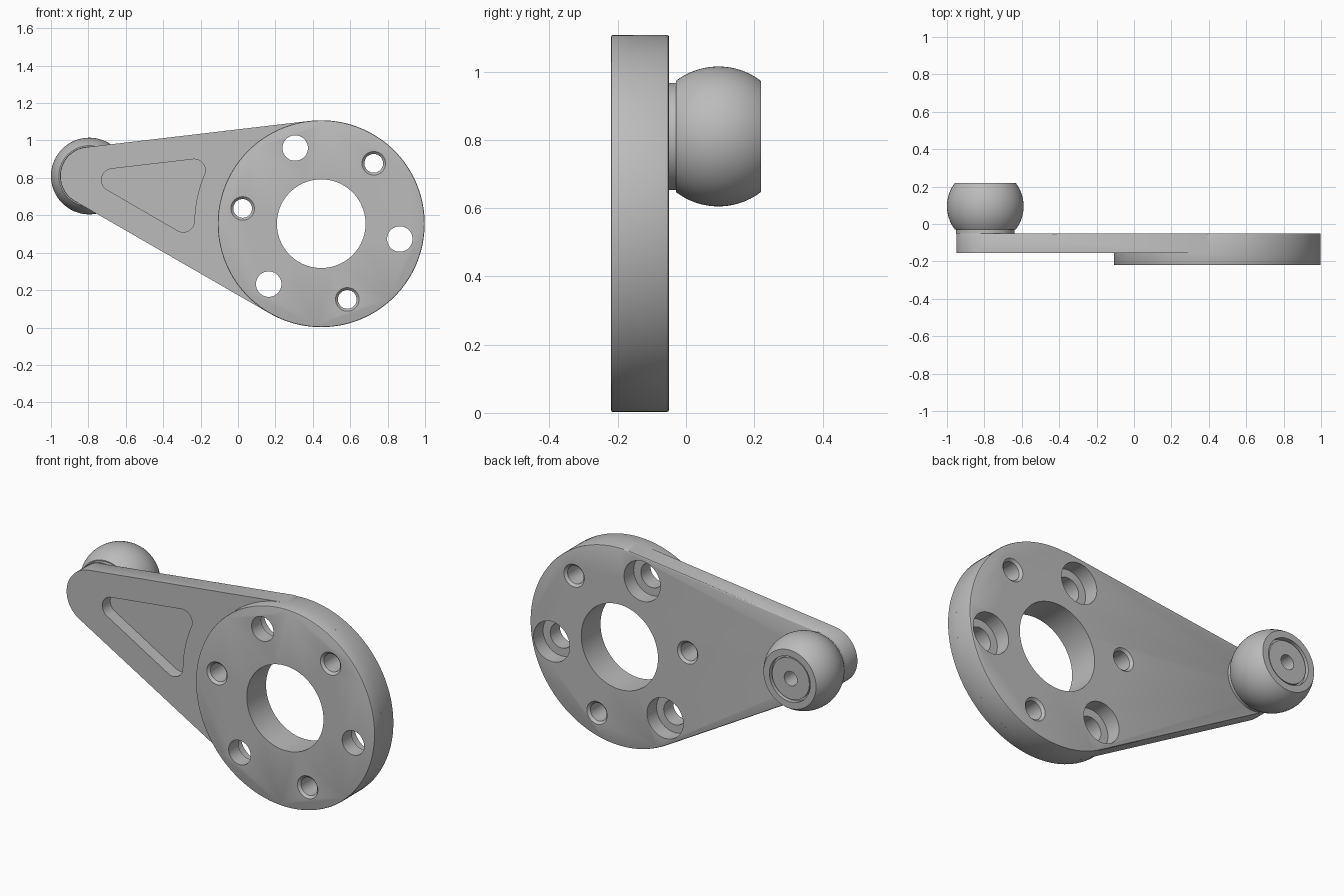
import bpy, bmesh
from math import cos, sin, radians, degrees, acos, atan2, hypot, sqrt

if "Cube" in bpy.data.objects:
    bpy.data.objects.remove(bpy.data.objects["Cube"])

metal = bpy.data.materials.new("satin_grey_metal")
metal.use_nodes = True
grey = (0.5, 0.5, 0.5, 1)
metal.diffuse_color = grey
metal.node_tree.nodes["Principled BSDF"].inputs["Base Color"].default_value = grey

HUB, HUB_R = (0.445, 0.555), 0.553
TIP, TIP_R = (-0.795, 0.81), 0.155
FRONT, STEP, BACK = -0.22, -0.155, -0.05


def arc(centre, r, a0, a1, n):
    """Points on an arc in the x-z plane, angles in degrees."""
    angles = [radians(a0 + (a1 - a0) * i / n) for i in range(n + 1)]
    return [(centre[0] + r * cos(a), centre[1] + r * sin(a)) for a in angles]


def finish(bm, name):
    bmesh.ops.recalc_face_normals(bm, faces=bm.faces)
    mesh = bpy.data.meshes.new(name)
    bm.to_mesh(mesh)
    bm.free()
    mesh.materials.append(metal)
    ob = bpy.data.objects.new(name, mesh)
    bpy.context.collection.objects.link(ob)
    return ob


def prism(bm, outline, y0, y1, bevel_y=None):
    """Extrude an x-z outline along y and soften the rim lying at bevel_y."""
    cap = bm.faces.new([bm.verts.new((x, y0, z)) for x, z in outline])
    out = bmesh.ops.extrude_face_region(bm, geom=[cap], use_keep_orig=True)
    for v in out["geom"]:
        if isinstance(v, bmesh.types.BMVert):
            v.co.y = y1
    if bevel_y is not None:
        rim = [e for e in bm.edges if all(abs(v.co.y - bevel_y) < 1e-5 for v in e.verts)]
        bmesh.ops.bevel(bm, geom=rim, offset=0.007, segments=2, profile=0.5, affect='EDGES')


def lathe(bm, centre, profile, n=48):
    """Revolve (radius, y) points about a y axis through centre; closes the ends."""
    rings = []
    for r, y in profile:
        rings.append([bm.verts.new((x, y, z)) for x, z in arc(centre, r, 0, 360, n)[:-1]])
    for a, b in zip(rings, rings[1:]):
        for i in range(n):
            j = (i + 1) % n
            bm.faces.new((a[i], a[j], b[j], b[i]))
    bm.faces.new(rings[0])
    bm.faces.new(rings[-1])


# Tapered arm wrapped around the tip circle and the hub circle
dx, dz = HUB[0] - TIP[0], HUB[1] - TIP[1]
lean = degrees(atan2(dz, dx))
spread = degrees(acos((TIP_R - HUB_R) / hypot(dx, dz)))
top, low = lean + spread, lean - spread
bm = bmesh.new()
prism(bm, arc(HUB, HUB_R, low, top, 80) + arc(TIP, TIP_R, top, low + 360, 32),
      STEP, BACK, BACK)
arm = finish(bm, "crank_arm")

# Raised round hub on the front
bm = bmesh.new()
prism(bm, arc(HUB, HUB_R, 0, 360, 128)[:-1], FRONT, STEP, FRONT)
hub = finish(bm, "hub_disc")

# Cutters: central bore, two sets of three bolt holes, pocket in the arm
bm = bmesh.new()
lathe(bm, HUB, [(0.237, -0.4), (0.237, 0.1)], 96)
for k in range(3):
    bored = arc(HUB, 0.428, 109 + 120 * k, 360, 1)[0]
    lathe(bm, bored, [(0.068, -0.4), (0.068, -0.135), (0.112, -0.135), (0.112, 0.1)])
    tapped = arc(HUB, 0.428, 49 + 120 * k, 360, 1)[0]
    lathe(bm, tapped, [(0.063, -0.4), (0.063, FRONT), (0.05, FRONT + 0.013),
                       (0.05, BACK - 0.013), (0.063, BACK), (0.063, 0.1)])
r = 0.06
prism(bm, arc((-0.67, 0.789), r, low + 360, top, 16)
      + arc((-0.235, 0.84), r, top, -22.7, 16)
      + arc(HUB, 0.678, 157.3, 178.8, 16)[1:-1]
      + arc((-0.293, 0.57), r, -1.2, low, 16), -0.4, STEP + 0.07)
cutter = finish(bm, "hole_cutter")
cutter.hide_render = True

for ob in (arm, hub):
    mod = ob.modifiers.new("holes", 'BOOLEAN')
    mod.operation = 'DIFFERENCE'
    mod.solver = 'EXACT'
    mod.object = cutter
    bpy.context.view_layer.objects.active = ob
    bpy.ops.object.modifier_apply(modifier=mod.name)
bpy.data.objects.remove(cutter)

# Truncated ball on a short neck, with a ringed end face and a centre hole
BALL_Y, BALL_R, END = 0.095, 0.205, 0.22
profile = [(0.157, BACK), (0.157, -0.03)]
for i in range(25):
    y = -0.03 + (END + 0.03) * i / 24
    profile.append((sqrt(BALL_R ** 2 - (y - BALL_Y) ** 2), y))
profile += [(0.126, END), (0.126, END - 0.025), (0.115, END - 0.025), (0.115, END - 0.008),
            (0.04, END - 0.008), (0.04, END - 0.12)]
bm = bmesh.new()
lathe(bm, TIP, profile, 72)
ball = finish(bm, "ball_stud")

# Smooth shading with crisp edges
bpy.ops.object.select_all(action='DESELECT')
for ob in (arm, hub, ball):
    ob.select_set(True)
bpy.context.view_layer.objects.active = arm
bpy.ops.object.shade_smooth_by_angle(angle=radians(30))
